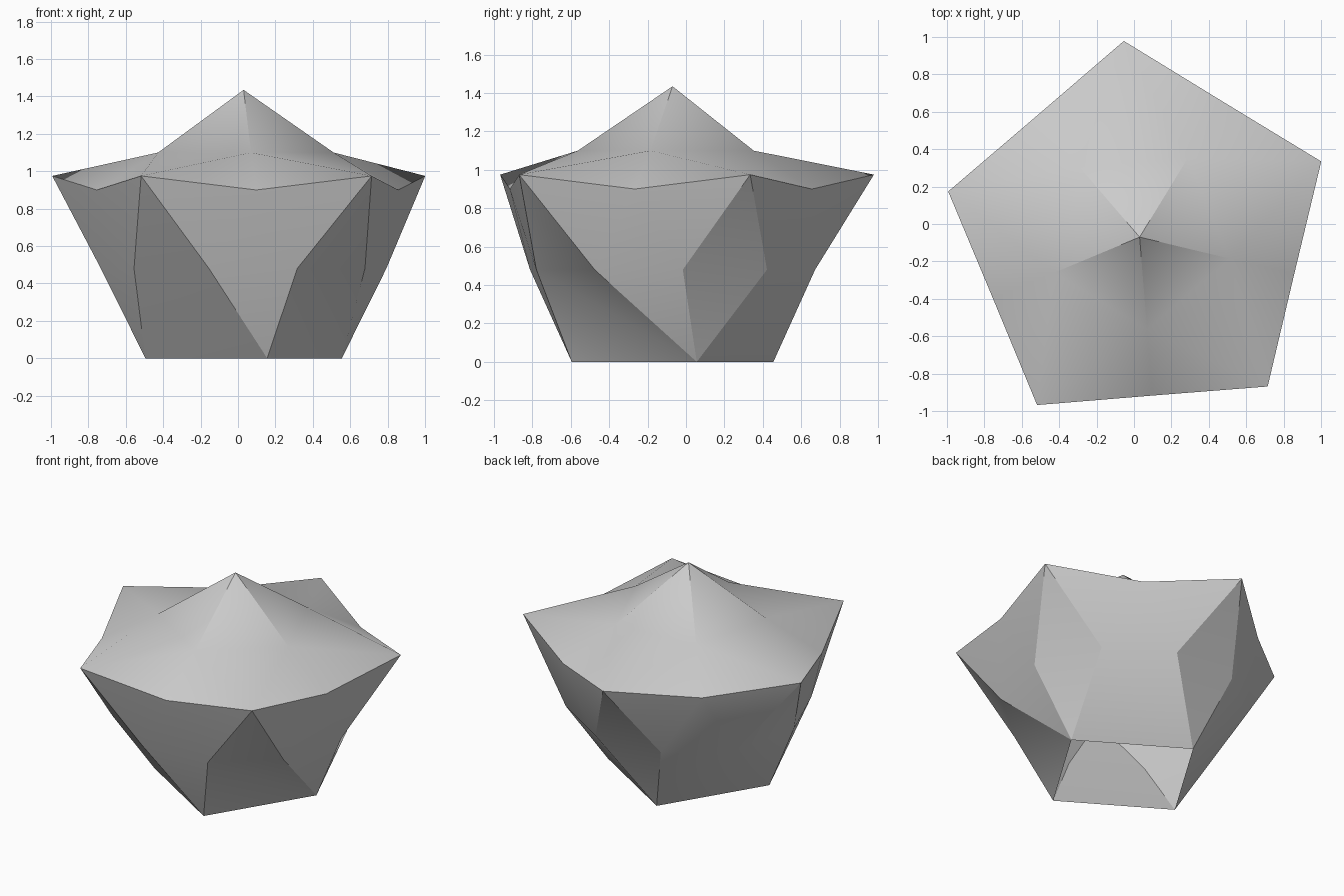
import bpy
import bmesh
from math import radians, cos, sin

cube = bpy.data.objects.get("Cube")
if cube:
    bpy.data.objects.remove(cube, do_unlink=True)

CENTRE_X, CENTRE_Y = 0.03, -0.07

grey = bpy.data.materials.new("stone_grey")
grey.use_nodes = True
colour = (0.6, 0.6, 0.6, 1)
grey.diffuse_color = colour
grey.node_tree.nodes["Principled BSDF"].inputs["Base Color"].default_value = colour

bm = bmesh.new()


def ring(count, start, radius, z):
    """Regular ring of vertices, counter-clockwise from the start angle."""
    verts = []
    for i in range(count):
        a = radians(start + 360 * i / count)
        verts.append(bm.verts.new((CENTRE_X + radius * cos(a), CENTRE_Y + radius * sin(a), z)))
    return verts


# Rings from the peak down to the open foot
peak = bm.verts.new((CENTRE_X, CENTRE_Y, 1.435))
crown = ring(5, 58.6, 0.495, 1.10)
corners = ring(5, 22.6, 1.052, 0.975)
dips = ring(5, 58.6, 0.85, 0.90)
waist = ring(10, 4, 0.765, 0.48)
foot = ring(4, 13.5, 0.54, 0)

# Peak, star-shaped top and faceted walls down to the waist
for i in range(5):
    j = (i + 1) % 5
    bm.faces.new((peak, crown[i], crown[j]))
    bm.faces.new((crown[i], corners[j], crown[j]))
    bm.faces.new((crown[i], corners[i], dips[i]))
    bm.faces.new((crown[i], dips[i], corners[j]))
    a, b, c = (waist[(2 * i + n) % 10] for n in range(3))
    bm.faces.new((corners[i], a, b))
    bm.faces.new((corners[i], b, dips[i]))
    bm.faces.new((dips[i], b, c))
    bm.faces.new((dips[i], c, corners[j]))

# Lower walls: each foot corner fans out to the waist points nearest it
nearest = [0, 0, 1, 1, 1, 2, 2, 3, 3, 0]
for i in range(10):
    a, b = waist[i], waist[(i + 1) % 10]
    p, q = foot[nearest[i]], foot[nearest[(i + 1) % 10]]
    if p is q:
        bm.faces.new((a, p, b))
    else:
        bm.faces.new((a, p, q))
        bm.faces.new((a, q, b))
# Shared waist points close the two wide lower walls
bmesh.ops.recalc_face_normals(bm, faces=bm.faces)

mesh = bpy.data.meshes.new("faceted_rock")
bm.to_mesh(mesh)
bm.free()
mesh.materials.append(grey)
rock = bpy.data.objects.new("faceted_rock", mesh)
bpy.context.collection.objects.link(rock)

bpy.ops.object.select_all(action="DESELECT")
rock.select_set(True)
bpy.context.view_layer.objects.active = rock
bpy.ops.object.shade_smooth_by_angle(angle=radians(30))
